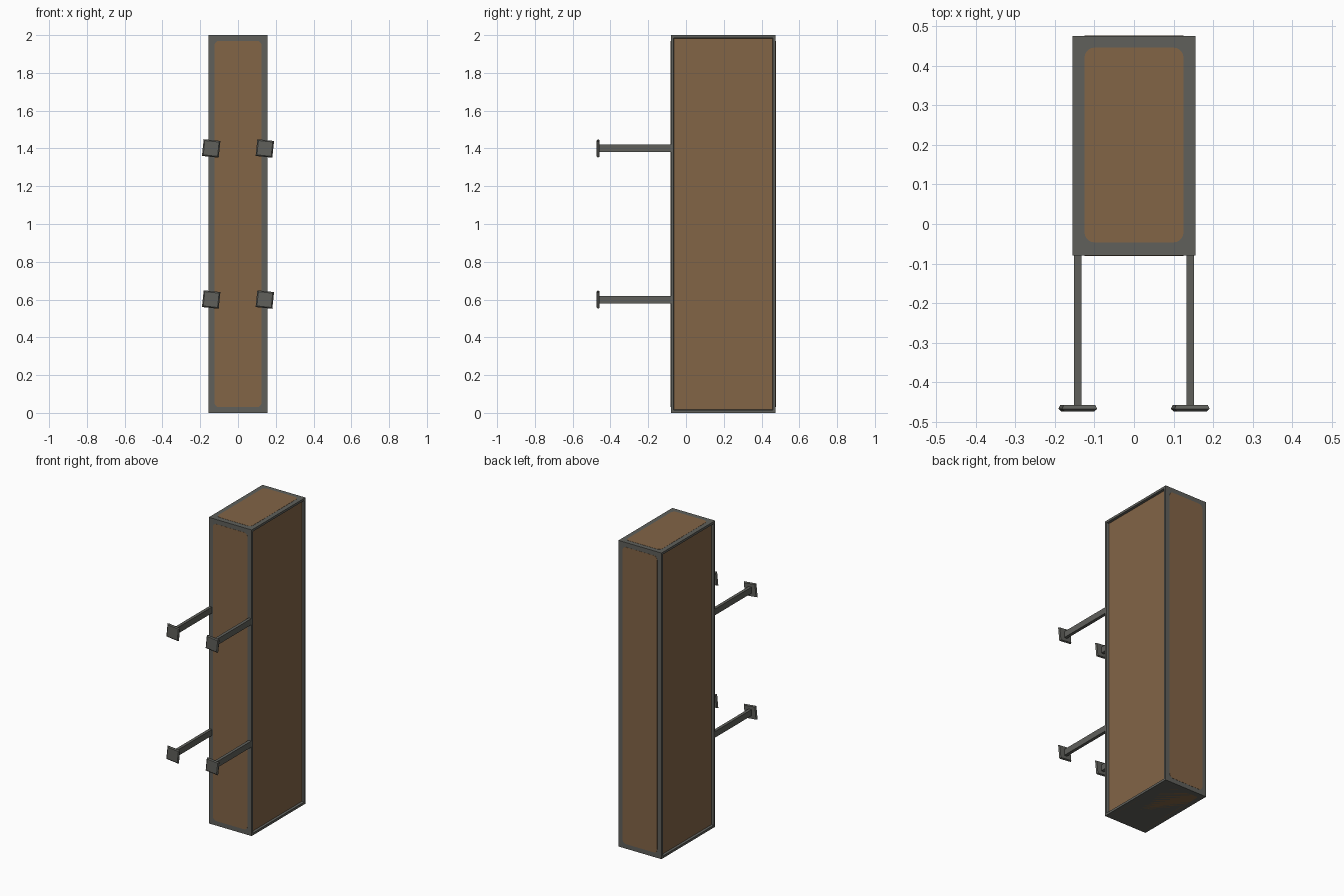
import bpy, bmesh, math
from mathutils import Matrix, Vector

if "Cube" in bpy.data.objects:
    bpy.data.objects.remove(bpy.data.objects["Cube"])


def material(name, rgb):
    m = bpy.data.materials.new(name)
    m.diffuse_color = (*rgb, 1)
    m.use_nodes = True
    m.node_tree.nodes["Principled BSDF"].inputs["Base Color"].default_value = m.diffuse_color
    return m


GREY = material("dark grey metal", (0.115, 0.117, 0.105))
BROWN = material("brown panel", (0.225, 0.128, 0.062))

HX, Y0, Y1, H = 0.155, -0.08, 0.475, 2.0
CY = (Y0 + Y1) / 2


def finish(name, bm, *mats):
    bmesh.ops.recalc_face_normals(bm, faces=bm.faces)
    me = bpy.data.meshes.new(name)
    bm.to_mesh(me)
    bm.free()
    for m in mats:
        me.materials.append(m)
    ob = bpy.data.objects.new(name, me)
    bpy.context.collection.objects.link(ob)
    return ob


def box(bm, lo, hi):
    lo, hi = Vector(lo), Vector(hi)
    mat = Matrix.Translation((lo + hi) / 2) @ Matrix.Diagonal((*(hi - lo), 1))
    return bmesh.ops.create_cube(bm, size=1, matrix=mat)["verts"]


# Cabinet: grey frame, both wide sides recessed to a brown panel
bm = bmesh.new()
box(bm, (-HX, Y0, 0), (HX, Y1, H))
bm.normal_update()
sides = [f for f in bm.faces if abs(f.normal.x) > 0.9]
bmesh.ops.inset_individual(bm, faces=sides, thickness=0.021)
bmesh.ops.inset_individual(bm, faces=sides, thickness=0.004, depth=-0.014)
for f in sides:
    f.material_index = 1
finish("cabinet_frame", bm, GREY, BROWN)


# Thin brown panels with rounded corners on the other four faces
def rounded_panel(name, hw, hh, matrix, r=0.025, t=0.002, seg=5):
    bm = bmesh.new()
    pts = []
    for k, (sx, sy) in enumerate([(1, 1), (-1, 1), (-1, -1), (1, -1)]):
        for i in range(seg + 1):
            a = math.pi / 2 * (k + i / seg)
            pts.append((sx * (hw - r) + r * math.cos(a), sy * (hh - r) + r * math.sin(a), -t / 2))
    face = bm.faces.new([bm.verts.new(p) for p in pts])
    ext = bmesh.ops.extrude_face_region(bm, geom=[face])["geom"]
    bmesh.ops.translate(bm, vec=(0, 0, t), verts=[v for v in ext if isinstance(v, bmesh.types.BMVert)])
    bm.transform(matrix)
    finish(name, bm, BROWN)


upright = Matrix.Rotation(math.pi / 2, 4, "X")
for name, y in (("front_panel", Y0), ("back_panel", Y1)):
    rounded_panel(name, 0.125, 0.97, Matrix.Translation((0, y, H / 2)) @ upright)
rounded_panel("top_panel", 0.125, 0.246, Matrix.Translation((0, CY + 0.002, H)))
rounded_panel("bottom_panel", 0.125, 0.246, Matrix.Translation((0, CY + 0.002, 0.001)))

# Four mounting arms, each ending in a slightly twisted tapered foot plate
for level, z in (("lower", 0.6), ("upper", 1.4)):
    for side, s in (("left", -1), ("right", 1)):
        x = s * 0.142
        bm = bmesh.new()
        box(bm, (x - 0.01, -0.462, z - 0.02), (x + 0.01, Y0 + 0.002, z + 0.02))
        finish(f"{level}_{side}_arm", bm, GREY)

        bm = bmesh.new()
        layers = []
        for y, h in ((-0.473, 0.038), (-0.467, 0.0445), (-0.457, 0.040)):
            layers.append([bm.verts.new((a * h, y, b * h)) for a, b in ((-1, -1), (1, -1), (1, 1), (-1, 1))])
        for lo, hi in zip(layers, layers[1:]):
            for i in range(4):
                j = (i + 1) % 4
                bm.faces.new((lo[i], lo[j], hi[j], hi[i]))
        bm.faces.new(layers[0])
        bm.faces.new(layers[-1])
        bm.transform(Matrix.Translation((x, 0, z)) @ Matrix.Rotation(math.radians(6), 4, "Y"))
        finish(f"{level}_{side}_foot_plate", bm, GREY)
